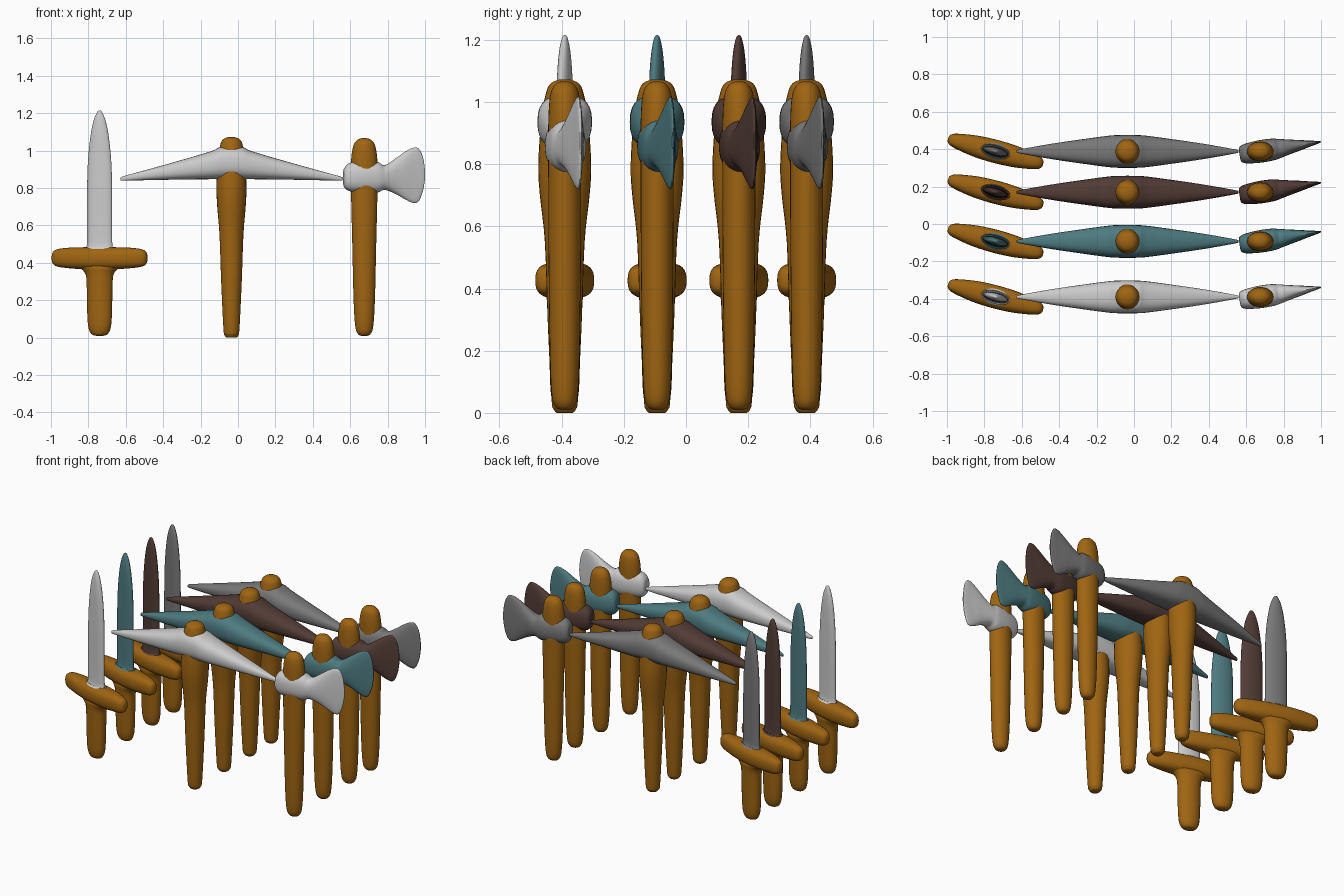
import bpy, math

SIDES, STEPS = 28, 4


def material(name, rgb):
    m = bpy.data.materials.new(name)
    m.diffuse_color = (*rgb, 1)
    return m


def smooth_path(rows):
    """Catmull-Rom interpolation through the stations."""
    out = []
    for i in range(len(rows) - 1):
        p0, p1 = rows[max(i - 1, 0)], rows[i]
        p2, p3 = rows[i + 1], rows[min(i + 2, len(rows) - 1)]
        for k in range(STEPS):
            t = k / STEPS
            out.append([0.5 * (2 * b + (c - a) * t + (2 * a - 5 * b + 4 * c - d) * t * t
                               + (3 * b - a - 3 * c + d) * t ** 3)
                        for a, b, c, d in zip(p0, p1, p2, p3)])
    return out + [list(rows[-1])]


def spow(v, p):
    return math.copysign(abs(v) ** p, v)


def loft(name, rows, axis, loc, mat, turn=0, power=1.0):
    """axis 'z': rows (z, half x, half y); axis 'x': rows (x, z low, z high, half y)."""
    verts, faces = [], []
    rings = smooth_path(rows)
    for r in rings:
        for k in range(SIDES):
            a = 2 * math.pi * k / SIDES
            c, s = spow(math.cos(a), power), spow(math.sin(a), power)
            if axis == 'z':
                verts.append((r[1] * c, r[2] * s, r[0]))
            else:
                verts.append((r[0], r[3] * c, (r[1] + r[2]) / 2 + (r[2] - r[1]) / 2 * s))
    for i in range(len(rings) - 1):
        for k in range(SIDES):
            a, b = i * SIDES + k, i * SIDES + (k + 1) % SIDES
            faces.append((a, b, b + SIDES, a + SIDES))
    faces.append(tuple(reversed(range(SIDES))))
    faces.append(tuple(range(len(verts) - SIDES, len(verts))))
    me = bpy.data.meshes.new(name)
    me.from_pydata(verts, [], faces)
    ob = bpy.data.objects.new(name, me)
    bpy.context.collection.objects.link(ob)
    ob.location = (*loc, 0)
    ob.rotation_euler.z = math.radians(turn)
    me.materials.append(mat)
    bpy.ops.object.select_all(action='DESELECT')
    ob.select_set(True)
    bpy.context.view_layer.objects.active = ob
    bpy.ops.object.shade_smooth_by_angle(angle=math.radians(45))
    return ob


def mirrored(half):
    """Mirror x stations listed from the tip to the centre."""
    return half + [(-r[0], *r[1:]) for r in reversed(half[:-1])]


# sword
GRIP = [(0.01, 0.02, 0.015), (0.02, 0.045, 0.032), (0.06, 0.062, 0.043), (0.15, 0.068, 0.047),
        (0.3, 0.071, 0.05), (0.345, 0.08, 0.052), (0.37, 0.105, 0.054), (0.385, 0.14, 0.05)]
GUARD = mirrored([(-0.263, 0.415, 0.435, 0.008), (-0.257, 0.395, 0.457, 0.022),
                  (-0.235, 0.38, 0.472, 0.035), (-0.18, 0.372, 0.48, 0.047),
                  (-0.1, 0.366, 0.483, 0.058), (0, 0.363, 0.484, 0.062)])
BLADE = [(0.475, 0.09, 0.042), (0.485, 0.079, 0.034), (0.51, 0.07, 0.026), (0.8, 0.069, 0.025),
         (0.95, 0.064, 0.024), (1.08, 0.05, 0.022), (1.16, 0.033, 0.017),
         (1.205, 0.014, 0.009), (1.215, 0.003, 0.002)]
# pickaxe
PICK_HANDLE = [(0, 0.026, 0.026), (0.012, 0.036, 0.036), (0.05, 0.043, 0.043), (0.3, 0.055, 0.055),
               (0.55, 0.064, 0.064), (0.7, 0.076, 0.08), (0.8, 0.08, 0.085), (0.95, 0.074, 0.075),
               (1.03, 0.06, 0.06), (1.06, 0.045, 0.045), (1.072, 0.018, 0.018)]
PICK_HEAD = mirrored([(-0.594, 0.84, 0.855, 0.005), (-0.57, 0.839, 0.865, 0.012),
                      (-0.4, 0.843, 0.912, 0.042), (-0.2, 0.846, 0.969, 0.071),
                      (-0.1, 0.847, 1.0, 0.084), (-0.06, 0.848, 1.018, 0.087),
                      (0, 0.848, 1.024, 0.088)])
# axe
AXE_HANDLE = [(0.01, 0.016, 0.014), (0.02, 0.034, 0.03), (0.06, 0.048, 0.042), (0.2, 0.057, 0.048),
              (0.5, 0.064, 0.052), (0.75, 0.07, 0.053), (0.93, 0.071, 0.053),
              (1.02, 0.06, 0.047), (1.055, 0.04, 0.032), (1.066, 0.015, 0.012)]
AXE_HEAD = [(-0.112, 0.825, 0.885, 0.028), (-0.105, 0.8, 0.91, 0.042), (-0.075, 0.782, 0.935, 0.053),
            (0, 0.775, 0.942, 0.06), (0.07, 0.775, 0.94, 0.058), (0.11, 0.79, 0.922, 0.05),
            (0.17, 0.768, 0.958, 0.037), (0.22, 0.74, 0.993, 0.027), (0.265, 0.72, 1.015, 0.017),
            (0.295, 0.73, 1.01, 0.011), (0.318, 0.785, 0.965, 0.006), (0.328, 0.845, 0.9, 0.003)]

wood = material("wood", (0.35, 0.13, 0.006))
sets = [("pale", -0.39, (0.8, 0.8, 0.8)), ("teal", -0.093, (0.076, 0.2, 0.22)),
        ("dark", 0.17, (0.085, 0.045, 0.036)), ("grey", 0.388, (0.19, 0.19, 0.19))]

# one sword, pickaxe and axe per row
for tag, y, rgb in sets:
    metal = material(tag + "_metal", rgb)
    sword, pick, axe = (-0.74, y), (-0.035, y), (0.675, y)
    loft(tag + "_sword_grip", GRIP, 'z', sword, wood, -15)
    loft(tag + "_sword_guard", GUARD, 'x', sword, wood, -15, 0.8)
    loft(tag + "_sword_blade", BLADE, 'z', sword, metal, -15)
    loft(tag + "_pickaxe_handle", PICK_HANDLE, 'z', pick, wood)
    loft(tag + "_pickaxe_head", PICK_HEAD, 'x', pick, metal, 0, 0.8)
    loft(tag + "_axe_handle", AXE_HANDLE, 'z', axe, wood)
    loft(tag + "_axe_head", AXE_HEAD, 'x', axe, metal, 9, 0.85)
